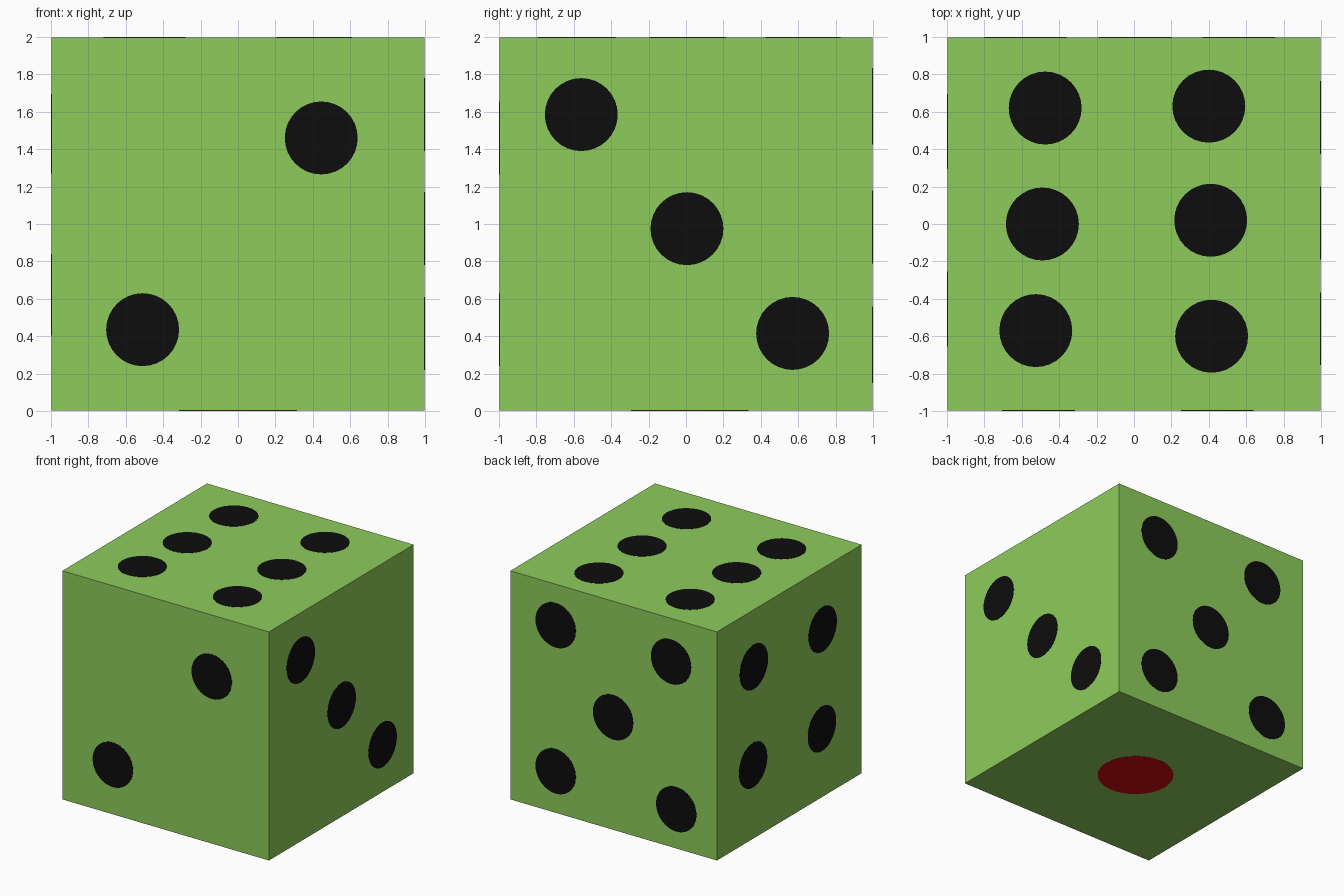
import bpy
from mathutils import Vector

if "Cube" in bpy.data.objects:
    bpy.data.objects.remove(bpy.data.objects["Cube"])

EPS = 0.002      # pips stand this far proud of the body
PIP_R = 0.195
PIP_DEPTH = 0.004


def material(name, rgb):
    m = bpy.data.materials.new(name)
    m.diffuse_color = (*rgb, 1)
    m.use_nodes = True
    m.node_tree.nodes["Principled BSDF"].inputs["Base Color"].default_value = m.diffuse_color
    return m


green = material("green", (0.27, 0.60, 0.105))
black = material("black", (0.004, 0.004, 0.004))
red = material("red", (0.59, 0.003, 0.003))

# Sharp-edged cube body
bpy.ops.mesh.primitive_cube_add(size=2 - 2 * EPS, location=(0, 0, 1))
body = bpy.context.object
body.name = "cube_body"
body.data.materials.append(green)


def pip(name, normal, centre, radius=PIP_R, mat=black):
    """Thin round plate whose outer face lies at the end of the normal."""
    n = Vector(normal)
    bpy.ops.mesh.primitive_cylinder_add(
        vertices=32, radius=radius, depth=PIP_DEPTH,
        location=Vector(centre) - n * PIP_DEPTH / 2,
        rotation=n.to_track_quat('Z', 'Y').to_euler())
    ob = bpy.context.object
    ob.name = name
    ob.data.materials.append(mat)


# Each face: outward normal, mapping from (across, up) to 3D, pip centres
faces = {
    "front": ((0, -1, 0), lambda a, b: (a, -1, b),
              [(0.445, 1.46), (-0.51, 0.435)]),
    "right": ((1, 0, 0), lambda a, b: (1, a, b),
              [(-0.56, 1.585), (0.005, 0.975), (0.57, 0.415)]),
    "top": ((0, 0, 1), lambda a, b: (a, b, 2),
            [(-0.475, 0.62), (0.40, 0.63), (-0.49, 0.0),
             (0.41, 0.02), (-0.525, -0.57), (0.415, -0.60)]),
    "back": ((0, 1, 0), lambda a, b: (a, 1, b),
             [(0.56, 1.64), (-0.555, 1.62), (0.005, 0.985),
              (0.56, 0.365), (-0.605, 0.345)]),
    "left": ((-1, 0, 0), lambda a, b: (-1, a, b),
             [(0.49, 1.50), (-0.46, 1.465), (0.50, 0.645), (-0.45, 0.60)]),
}
for side, (normal, place, spots) in faces.items():
    for i, (a, b) in enumerate(spots, 1):
        pip(f"{side}_pip_{i}", normal, place(a, b))

# Single large red pip underneath
pip("bottom_pip", (0, 0, -1), (0, 0.02, 0), 0.315, red)
